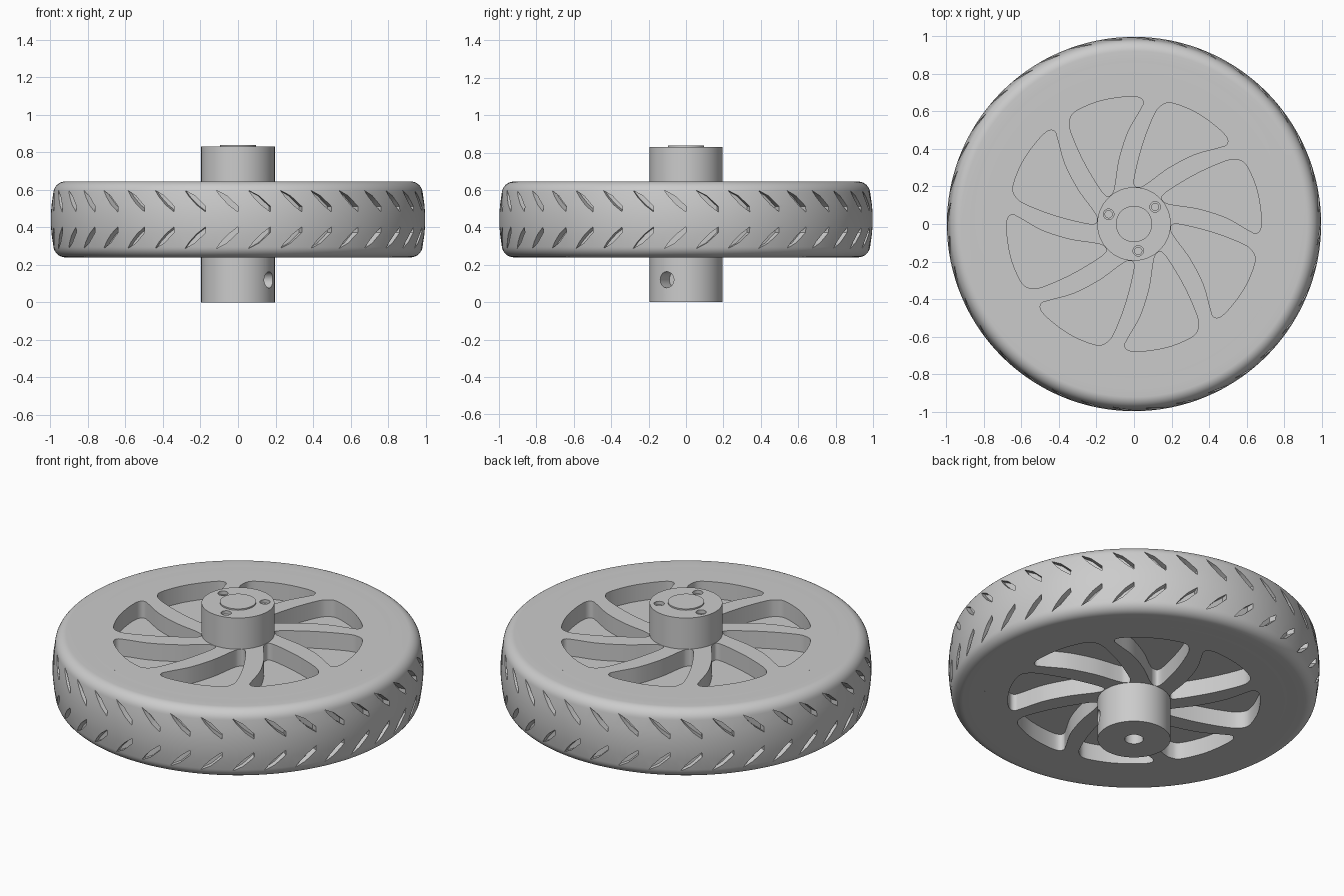
import bpy, bmesh, math
from mathutils import Matrix, Vector

if "Cube" in bpy.data.objects:
    bpy.data.objects.remove(bpy.data.objects["Cube"])

MID, HALF = 0.4425, 0.2025          # wheel mid height and half thickness
BOTTOM, TOP = MID - HALF, MID + HALF
SEAM = 0.81                         # radius where rim meets tyre
HUB_TOP = 0.83

grey = bpy.data.materials.new("plain_grey")
grey.use_nodes = True
grey.diffuse_color = (0.6, 0.6, 0.6, 1)
grey.node_tree.nodes["Principled BSDF"].inputs["Base Color"].default_value = (0.6, 0.6, 0.6, 1)


def finish(name, bm):
    """Turn a bmesh into a named object."""
    bmesh.ops.recalc_face_normals(bm, faces=bm.faces)
    mesh = bpy.data.meshes.new(name)
    bm.to_mesh(mesh)
    bm.free()
    mesh.materials.append(grey)
    obj = bpy.data.objects.new(name, mesh)
    bpy.context.collection.objects.link(obj)
    return obj


def add_cylinder(bm, radius, start, end, segments=96):
    start, end = Vector(start), Vector(end)
    axis = end - start
    turn = axis.to_track_quat("Z", "Y").to_matrix().to_4x4()
    bmesh.ops.create_cone(bm, cap_ends=True, segments=segments, radius1=radius, radius2=radius,
                          depth=axis.length, matrix=Matrix.Translation((start + end) / 2) @ turn)


def add_prism(bm, points, offset):
    face = bm.faces.new([bm.verts.new(p) for p in points])
    new = bmesh.ops.extrude_face_region(bm, geom=[face], use_keep_orig=True)["geom"]
    bmesh.ops.translate(bm, vec=offset, verts=[v for v in new if isinstance(v, bmesh.types.BMVert)])


def carve(obj, *cutters):
    """Subtract cutters, then discard them."""
    for cutter in cutters:
        cutter.hide_render = True
        mod = obj.modifiers.new("cut", "BOOLEAN")
        mod.operation, mod.solver, mod.object = "DIFFERENCE", "EXACT", cutter
    bpy.context.view_layer.update()
    result = bpy.data.meshes.new_from_object(obj.evaluated_get(bpy.context.evaluated_depsgraph_get()))
    obj.modifiers.clear()
    obj.data = result
    for cutter in cutters:
        bpy.data.objects.remove(cutter)


def smooth(obj):
    bpy.ops.object.select_all(action="DESELECT")
    obj.select_set(True)
    bpy.context.view_layer.objects.active = obj
    bpy.ops.object.shade_smooth_by_angle(angle=math.radians(30))


def spline(points, steps=6):
    """Closed smooth curve through the points."""
    out, n = [], len(points)
    for i in range(n):
        a, b, c, d = (Vector(points[(i + k) % n]) for k in (-1, 0, 1, 2))
        for s in range(steps):
            t = s / steps
            out.append(b + (c - a) * t / 2 + (a * 2 - b * 5 + c * 4 - d) * t * t / 2
                       + (b * 3 - a - c * 3 + d) * t ** 3 / 2)
    return out


def polar(radius, angle, z):
    return Vector((radius * math.cos(angle), radius * math.sin(angle), z))


# Tyre: rounded, slightly crowned profile spun about the axle
ROUND = 0.065
upper = [(SEAM, HALF), (0.87, HALF - 0.001)]
for i in range(9):
    a = math.radians(88 - i * 10)
    upper.append((0.985 - ROUND + ROUND * math.cos(a), HALF - ROUND + ROUND * math.sin(a)))
upper += [(0.994, 0.08), (0.998, 0.03)]
profile = upper + [(r, -z) for r, z in reversed(upper)]
bm = bmesh.new()
ring = [bm.verts.new((r, 0, MID + z)) for r, z in profile]
edges = [bm.edges.new((ring[i - 1], ring[i])) for i in range(len(ring))]
bmesh.ops.spin(bm, geom=ring + edges, cent=(0, 0, 0), axis=(0, 0, 1), angle=math.tau, steps=180)
bmesh.ops.remove_doubles(bm, verts=bm.verts, dist=0.0001)
tyre = finish("tyre", bm)

# Tread: two mirrored rows of slanted wedge grooves
wedge = [(-0.115, 0.155), (-0.06, 0.126), (0, 0.07), (0, 0.04), (-0.05, 0.078), (-0.09, 0.12)]
GROOVES, FLOOR = 36, 0.952
bm = bmesh.new()
for i in range(GROOVES):
    angle = -math.pi / 2 + i * math.tau / GROOVES
    turn = Matrix.Rotation(angle, 3, "Z")
    for side in (1, -1):
        add_prism(bm, [turn @ Vector((FLOOR, u, MID + side * v)) for u, v in wedge],
                  turn @ Vector((0.1, 0, 0)))
carve(tyre, finish("tread_cutter", bm))
smooth(tyre)

# Rim disc with eight swept pockets on each face, leaving a thin web
bm = bmesh.new()
add_cylinder(bm, SEAM, (0, 0, BOTTOM), (0, 0, TOP), 180)
rim = finish("rim", bm)
pocket = spline([(0.215, 0), (0.32, -0.018), (0.45, -0.055), (0.58, -0.107), (0.63, -0.145),
                 (0.645, -0.2), (0.6, -0.32), (0.53, -0.425), (0.465, -0.492), (0.425, -0.495),
                 (0.407, -0.45), (0.37, -0.32), (0.3, -0.185), (0.22, -0.075), (0.197, -0.03)])
DEPTH = 0.1
bm = bmesh.new()
for i in range(8):
    turn = Matrix.Rotation(i * math.tau / 8, 3, "Z")
    for z in (TOP - DEPTH, BOTTOM - DEPTH):
        add_prism(bm, [turn @ Vector((p.x, p.y, z)) for p in pocket], Vector((0, 0, 2 * DEPTH)))
carve(rim, finish("pocket_cutter", bm))
smooth(rim)

# Hub with axle bore, side set-screw hole and three counterbored screw holes
bm = bmesh.new()
add_cylinder(bm, 0.196, (0, 0, 0), (0, 0, HUB_TOP))
hub = finish("hub", bm)
bores = bmesh.new()
add_cylinder(bores, 0.05, (0, 0, -0.1), (0, 0, 0.4), 48)
wide, narrow, side_hole = bmesh.new(), bmesh.new(), bmesh.new()
set_angle = math.radians(-32)
add_cylinder(side_hole, 0.043, polar(0.1, set_angle, 0.12), polar(0.3, set_angle, 0.12), 48)
for i in range(3):
    a = math.radians(39 + 120 * i)
    add_cylinder(wide, 0.028, polar(0.145, a, HUB_TOP - 0.02), polar(0.145, a, HUB_TOP + 0.1), 32)
    add_cylinder(narrow, 0.019, polar(0.145, a, HUB_TOP - 0.1), polar(0.145, a, HUB_TOP + 0.1), 32)
carve(hub, finish("bore_cutter", bores), finish("side_hole_cutter", side_hole),
      finish("counterbore_cutter", wide), finish("screw_hole_cutter", narrow))
smooth(hub)

# Low raised cap on top of the hub
bm = bmesh.new()
add_cylinder(bm, 0.097, (0, 0, HUB_TOP - 0.02), (0, 0, HUB_TOP + 0.008), 64)
smooth(finish("hub_cap", bm))
